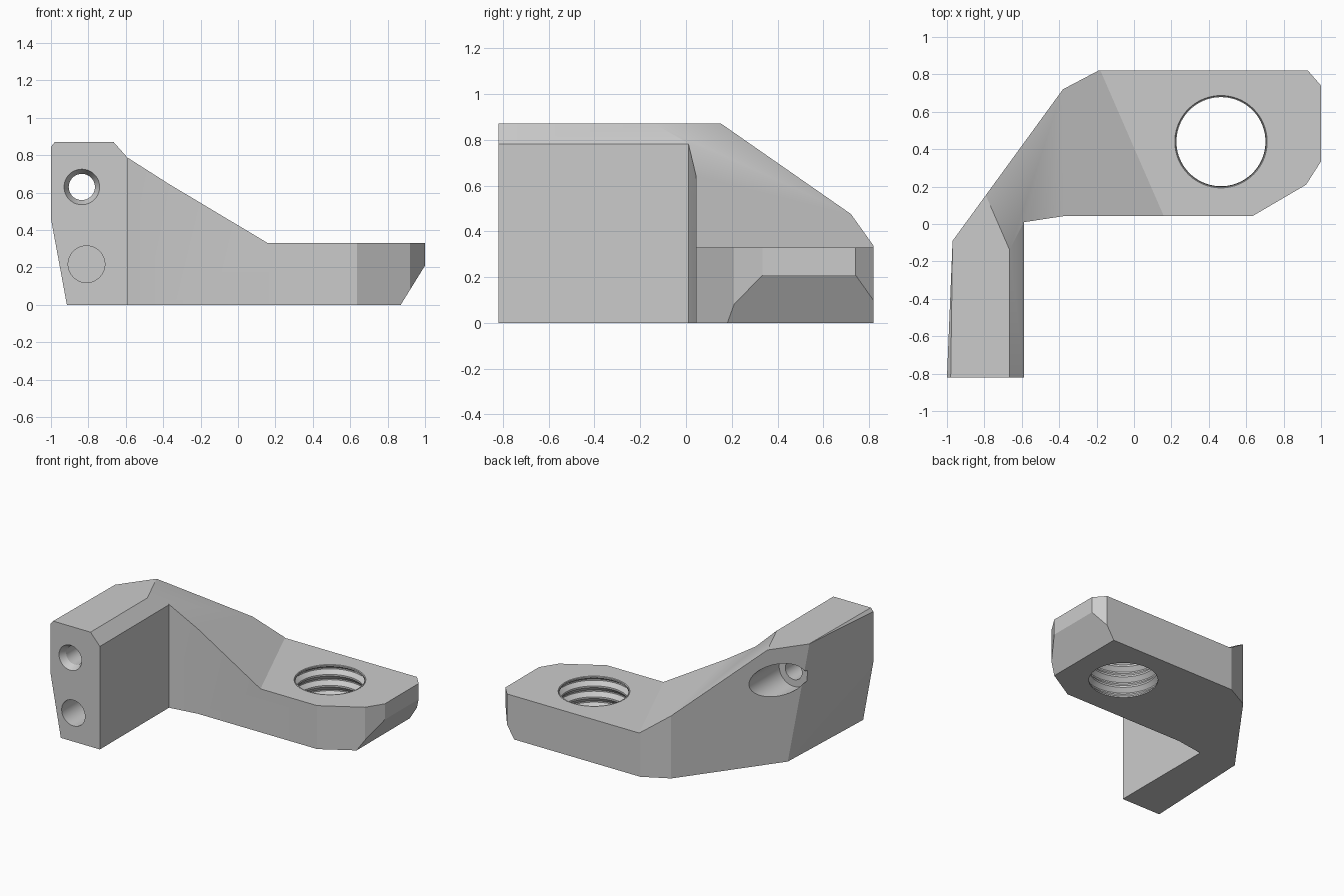
import bpy, bmesh, math
from mathutils import Vector

cube = bpy.data.objects.get("Cube")
if cube:
    bpy.data.objects.remove(cube, do_unlink=True)

X, Y, Z = Vector((1, 0, 0)), Vector((0, 1, 0)), Vector((0, 0, 1))
TOP, PLATE = 0.87, 0.33


def add_object(name, bm):
    bmesh.ops.recalc_face_normals(bm, faces=bm.faces)
    mesh = bpy.data.meshes.new(name)
    bm.to_mesh(mesh)
    bm.free()
    obj = bpy.data.objects.new(name, mesh)
    bpy.context.collection.objects.link(obj)
    return obj


def prism(profile, u, v, w, start, end):
    """Extrude a 2D profile, drawn on axes u and v, along w."""
    bm = bmesh.new()
    face = bm.faces.new([bm.verts.new(u * a + v * b + w * start) for a, b in profile])
    geom = bmesh.ops.extrude_face_region(bm, geom=[face])["geom"]
    moved = [g for g in geom if isinstance(g, bmesh.types.BMVert)]
    bmesh.ops.translate(bm, vec=w * (end - start), verts=moved)
    bmesh.ops.recalc_face_normals(bm, faces=bm.faces)
    return bm


def lathe(profile, center, axis, u, v, sides=64):
    """Closed solid of revolution from (radius, distance along axis) points."""
    bm = bmesh.new()
    rings = []
    for r, d in profile:
        angles = [math.tau * i / sides for i in range(sides)]
        rings.append([bm.verts.new(center + axis * d + (u * math.cos(a) + v * math.sin(a)) * r)
                      for a in angles])
    for low, high in zip(rings, rings[1:]):
        for i in range(sides):
            j = (i + 1) % sides
            bm.faces.new((low[i], low[j], high[j], high[i]))
    bm.faces.new(rings[0])
    bm.faces.new(rings[-1])
    return bm


def slice_off(bm, p, q, r, inside):
    """Cut along the plane through p, q, r, keeping the side of inside."""
    p, q, r = Vector(p), Vector(q), Vector(r)
    normal = (q - p).cross(r - p).normalized()
    if normal.dot(Vector(inside) - p) > 0:
        normal.negate()
    bmesh.ops.bisect_plane(bm, geom=bm.verts[:] + bm.edges[:] + bm.faces[:], dist=1e-5,
                           plane_co=p, plane_no=normal, clear_outer=True)
    bmesh.ops.holes_fill(bm, edges=[e for e in bm.edges if e.is_boundary])
    bmesh.ops.recalc_face_normals(bm, faces=bm.faces)


def carve(target, name, bm):
    cutter = add_object(name, bm)
    cutter.hide_render = True
    mod = target.modifiers.new(name, "BOOLEAN")
    mod.operation, mod.solver, mod.object = "DIFFERENCE", "EXACT", cutter
    bpy.context.view_layer.objects.active = target
    bpy.ops.object.modifier_apply(modifier=mod.name)
    bpy.data.objects.remove(cutter, do_unlink=True)


# Bracket body from its plan outline
outline = [(-1, -0.82), (-0.587, -0.82), (-0.587, 0.01), (-0.37, 0.043), (0.635, 0.043),
           (0.92, 0.21), (1, 0.335), (1, 0.74), (0.93, 0.82), (-0.19, 0.82),
           (-0.38, 0.72), (-0.97, -0.09)]
body = prism(outline, X, Y, Z, 0, TOP)
# Undercut plate end
slice_off(body, (0.87, 0, 0), (0.87, 1, 0), (1, 0, 0.21), (0, 0, 0.3))
# Tilted outer wall of the arm and its narrow top bevel
arm_core = (-0.7, -0.5, 0.4)
slice_off(body, (-1, -0.82, 0.46), (-0.88, 0.03, 0), (-0.97, -0.09, 0.85), arm_core)
slice_off(body, (-1, -0.82, 0.46), (-0.88, 0.03, 0), (-0.915, -0.82, 0), arm_core)
slice_off(body, (-0.98, -0.82, TOP), (-1, -0.82, 0.845), (-0.97, -0.09, TOP), arm_core)
bracket = add_object("bracket", body)

# Sloped top falling from the arm to the plate
across = Vector((-0.34, 0.78, 0)).normalized()
down = Vector((across.y, -across.x, 0))
rise = (TOP - PLATE) / 0.828
slope = [(0.163, PLATE), (2, PLATE), (2, 1.2), (0.163 - (1.2 - PLATE) / rise, 1.2)]
carve(bracket, "slope_cutter", prism(slope, down, Z, across, -3, 3))

# Bevel along the inner top edge of the arm
bevel = [(-0.745, 0.96), (-0.505, 0.69), (-0.505, 0.96)]
carve(bracket, "bevel_cutter", prism(bevel, X, Z, Y, -1, 0.01))

# Threaded hole through the plate
pitch = 0.083
thread = [(0.238, -0.05)]
for i in range(4):
    z = 0.01 + i * pitch
    thread += [(0.238, z), (0.265, z + 0.03), (0.265, z + 0.04), (0.238, z + 0.07)]
thread += [(0.238, 0.318), (0.247, PLATE), (0.247, 0.4)]
carve(bracket, "thread_cutter", lathe(thread, Vector((0.465, 0.44, 0)), Z, X, Y, 96))

# Screw hole: countersunk in front, counterbored behind
screw = [(0.095, -0.9), (0.095, -0.82), (0.07, -0.77), (0.07, -0.1), (0.122, -0.1), (0.122, 0.5)]
carve(bracket, "screw_cutter", lathe(screw, Vector((-0.835, 0, 0.63)), Y, X, Z))

# Blind pin socket
socket = [(0.098, -0.9), (0.098, -0.45)]
carve(bracket, "socket_cutter", lathe(socket, Vector((-0.81, 0, 0.217)), Y, X, Z))

# Single grey finish
grey = bpy.data.materials.new("grey plastic")
grey.use_nodes = True
color = (0.6, 0.6, 0.6, 1)
grey.diffuse_color = color
grey.node_tree.nodes["Principled BSDF"].inputs["Base Color"].default_value = color
bracket.data.materials.clear()
bracket.data.materials.append(grey)

bpy.ops.object.select_all(action="DESELECT")
bracket.select_set(True)
bpy.context.view_layer.objects.active = bracket
bpy.ops.object.shade_smooth_by_angle(angle=math.radians(25))
